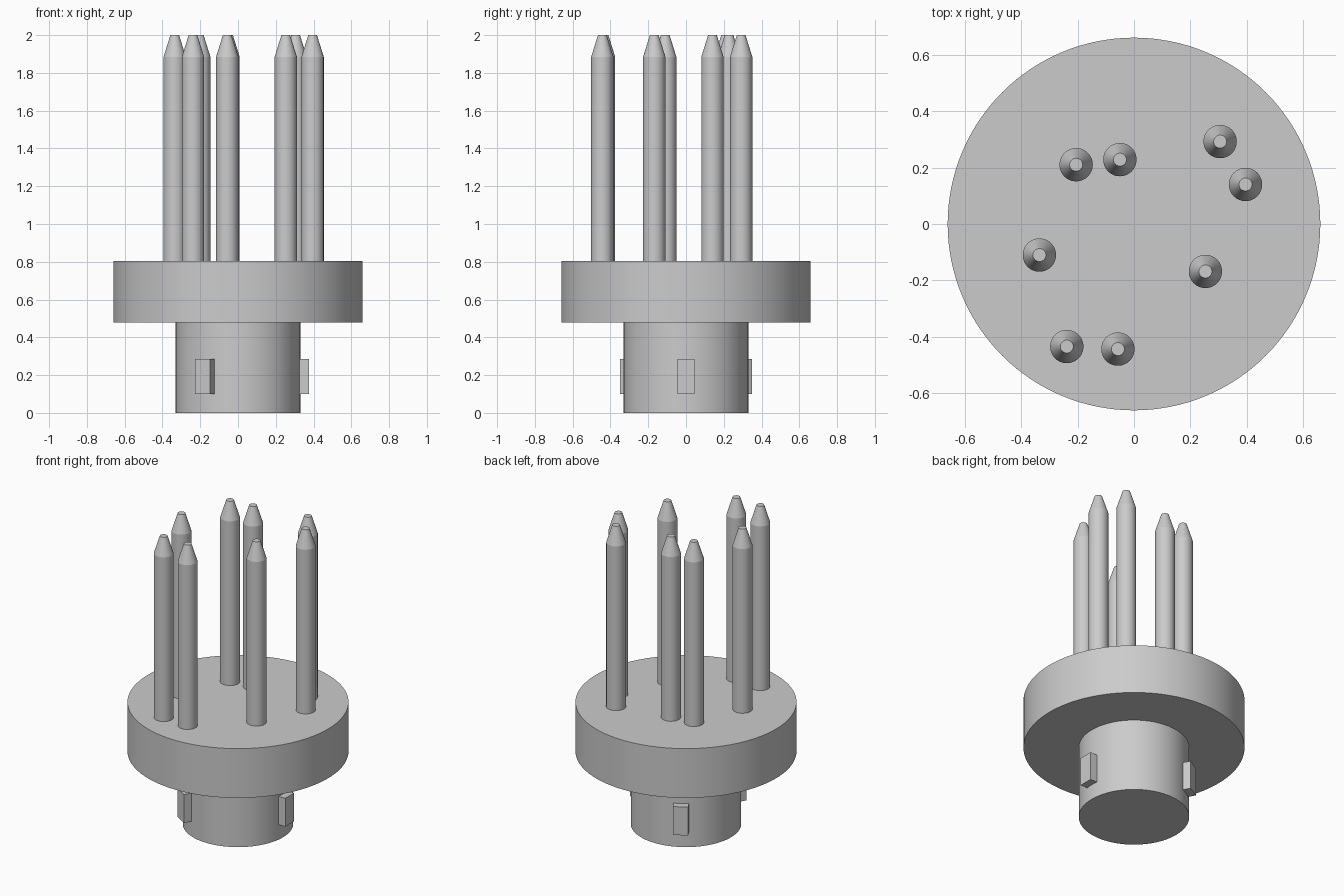
import bpy
import math

cube = bpy.data.objects.get("Cube")
if cube:
    bpy.data.objects.remove(cube, do_unlink=True)

# Single grey for the whole plug
GREY = (0.6, 0.6, 0.6, 1)
grey = bpy.data.materials.new("light grey")
grey.use_nodes = True
grey.diffuse_color = GREY
grey.node_tree.nodes["Principled BSDF"].inputs["Base Color"].default_value = GREY


def finish(name):
    obj = bpy.context.object
    obj.name = name
    obj.data.materials.append(grey)
    return obj


def cylinder(name, radius, bottom, top, x=0, y=0, tip=None, sides=96):
    """Upright cylinder, or a cone frustum when a tip radius is given."""
    bpy.ops.mesh.primitive_cone_add(
        vertices=sides, radius1=radius, radius2=radius if tip is None else tip,
        depth=top - bottom, location=(x, y, (bottom + top) / 2))
    obj = finish(name)
    bpy.ops.object.shade_smooth_by_angle(angle=math.radians(25))
    return obj


# Round plug and wide flange
PLUG_R, FLANGE_BOTTOM, FLANGE_TOP = 0.33, 0.478, 0.803
cylinder("plug_body", PLUG_R, 0, FLANGE_BOTTOM)
cylinder("flange", 0.66, FLANGE_BOTTOM, FLANGE_TOP, sides=128)

# Three bayonet keys around the plug
KEY_IN, KEY_OUT = 0.29, 0.377
for i in range(3):
    angle = math.radians(120 * i)
    mid = (KEY_IN + KEY_OUT) / 2
    bpy.ops.mesh.primitive_cube_add(
        size=1, location=(mid * math.cos(angle), mid * math.sin(angle), 0.193),
        rotation=(0, 0, angle))
    key = finish(f"key_{i + 1}")
    key.scale = (KEY_OUT - KEY_IN, 0.092, 0.187)

# Contact pins, each a straight shaft with a tapered, blunt tip
PINS = [(-0.205, 0.21), (-0.05, 0.228), (0.305, 0.292), (0.395, 0.14),
        (0.253, -0.168), (-0.335, -0.11), (-0.238, -0.434), (-0.057, -0.443)]
PIN_R, SHOULDER = 0.059, 1.885
for i, (x, y) in enumerate(PINS, 1):
    shaft = cylinder(f"pin_{i}", PIN_R, FLANGE_TOP, SHOULDER, x, y, sides=48)
    tip = cylinder(f"pin_tip_{i}", PIN_R, SHOULDER, 2, x, y, tip=0.023, sides=48)
    tip.parent = shaft
    tip.matrix_parent_inverse = shaft.matrix_world.inverted()
    # Parent transform must be current before it is inverted
    bpy.context.view_layer.update()
    tip.matrix_parent_inverse = shaft.matrix_world.inverted()
